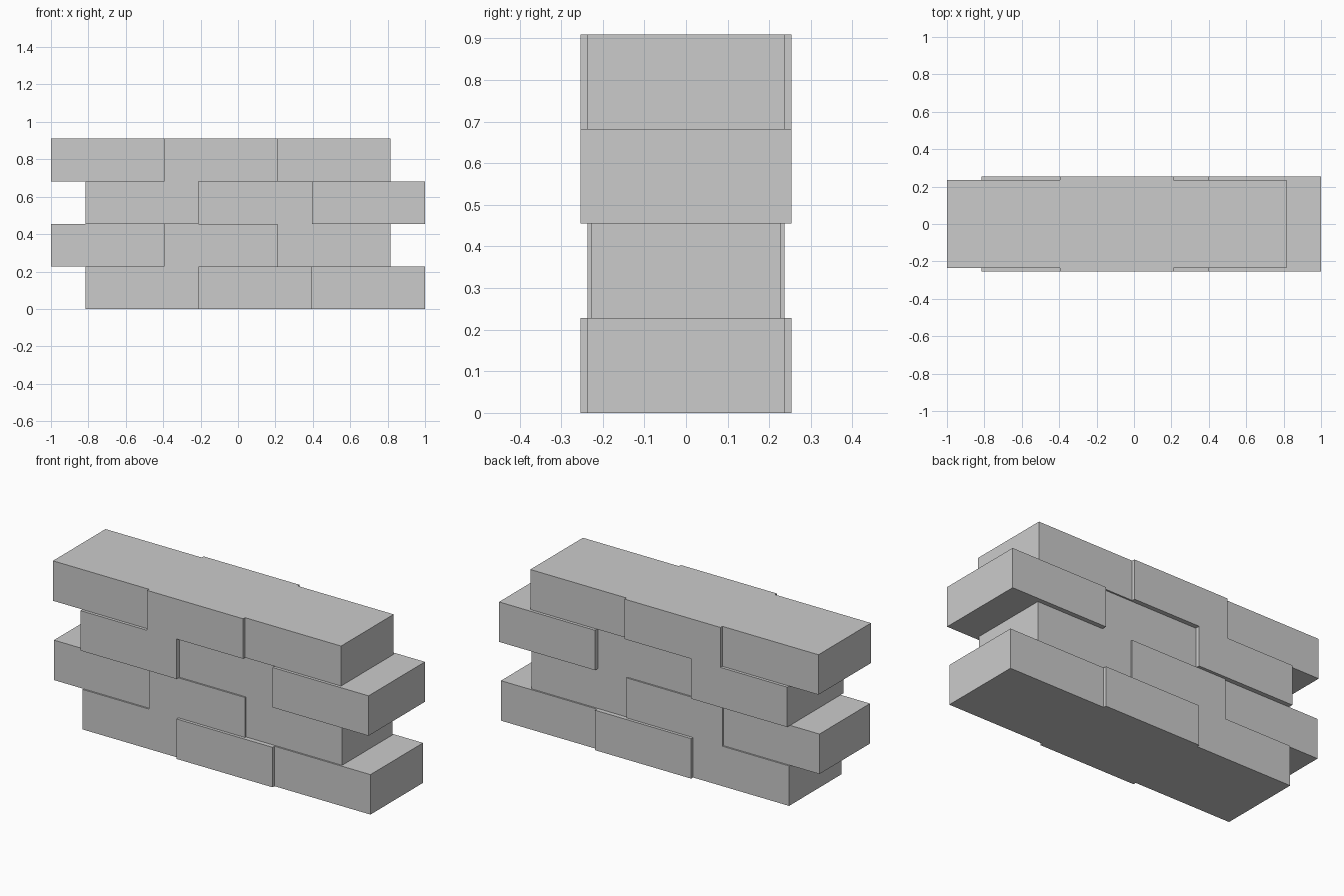
import bpy

if "Cube" in bpy.data.objects:
    bpy.data.objects.remove(bpy.data.objects["Cube"])

H = 0.2275          # brick height
L = 1.815 / 3       # brick length
OUT, MID, IN = 0.2535, 0.2365, 0.2275   # half depths of the bricks


def brick(name, x0, z0, half_depth):
    bpy.ops.mesh.primitive_cube_add(size=1, location=(x0 + L / 2, 0, z0 + H / 2))
    ob = bpy.context.object
    ob.name = name
    ob.scale = (L, 2 * half_depth, H)
    bpy.ops.object.transform_apply(location=False, rotation=False, scale=True)


# Courses from bottom to top: half depth of left, middle and right brick
courses = [
    (MID, OUT, MID),
    (IN, MID, IN),
    (OUT, IN, OUT),
    (MID, OUT, MID),
]

# Running bond: alternate courses are shifted sideways
for row, depths in enumerate(courses):
    start = -0.815 if row % 2 == 0 else -1.0
    for col, depth in enumerate(depths):
        brick(f"brick_row{row + 1}_{col + 1}", start + col * L, row * H, depth)
